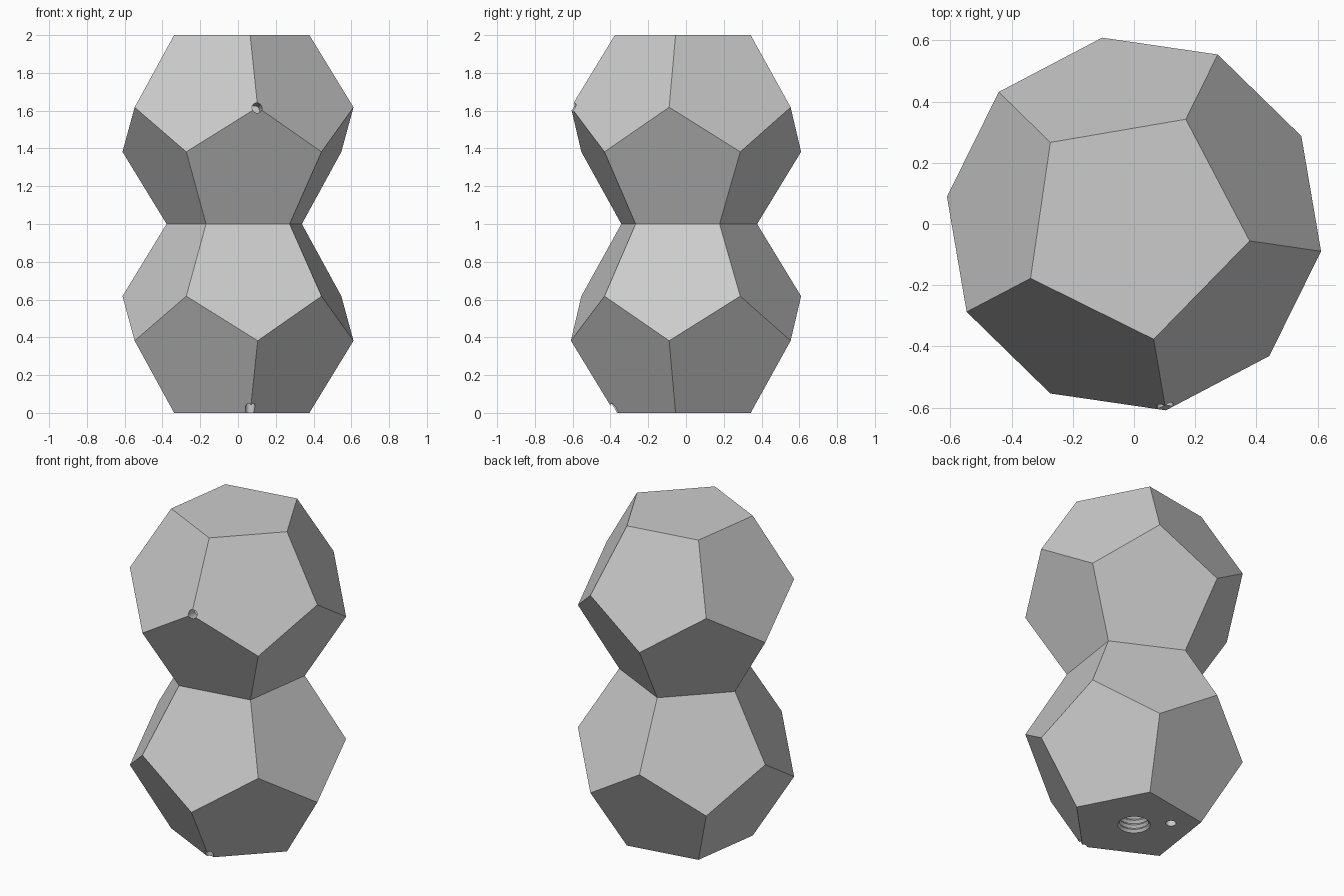
import bpy, bmesh, math
from mathutils import Vector

if "Cube" in bpy.data.objects:
    bpy.data.objects.remove(bpy.data.objects["Cube"])

PHASE = math.radians(-8.3)
R_CAP, R_WIDE = 0.382, 0.618      # pentagon ring radii of a dodecahedron with inradius 0.5


def ring(bm, r, z, turn, n=5):
    return [bm.verts.new((r * math.cos(turn + i * math.tau / n),
                          r * math.sin(turn + i * math.tau / n), z)) for i in range(n)]


def finish(bm, name):
    bmesh.ops.recalc_face_normals(bm, faces=bm.faces)
    mesh = bpy.data.meshes.new(name)
    bm.to_mesh(mesh)
    bm.free()
    obj = bpy.data.objects.new(name, mesh)
    bpy.context.collection.objects.link(obj)
    return obj


def lathe(name, profile, location, direction=(0, 0, 1), n=24):
    """Closed solid of revolution from (radius, height) points, used as a cutter."""
    bm = bmesh.new()
    rings = [ring(bm, r, z, 0, n) for r, z in profile]
    for a, b in zip(rings, rings[1:]):
        for i in range(n):
            j = (i + 1) % n
            bm.faces.new((a[i], a[j], b[j], b[i]))
    bm.faces.new(rings[0])
    bm.faces.new(rings[-1])
    obj = finish(bm, name)
    obj.rotation_mode = 'QUATERNION'
    obj.rotation_quaternion = Vector(direction).to_track_quat('Z', 'Y')
    obj.location = location
    obj.hide_render = True
    return obj


# Body: two stacked dodecahedra sharing the pentagon at z = 1
bm = bmesh.new()
half = PHASE + math.pi / 5
neck = ring(bm, R_CAP, 1, half)
for side in (-1, 1):
    wide_neck = ring(bm, R_WIDE, 1 + side * 0.382, half)
    wide_cap = ring(bm, R_WIDE, 1 + side * 0.618, PHASE)
    cap = ring(bm, R_CAP, 1 + side, PHASE)
    bm.faces.new(cap)
    for i in range(5):
        j = (i + 1) % 5
        bm.faces.new((cap[i], cap[j], wide_cap[j], wide_neck[i], wide_cap[i]))
        bm.faces.new((neck[i], neck[j], wide_neck[j], wide_cap[j], wide_neck[i]))
body = finish(bm, "double_dodecahedron_body")

# Threaded mounting socket in the base
thread = [(0.093, -0.05), (0.093, 0.0)]
for k in range(8):
    thread += [(0.08, 0.015 + k * 0.03), (0.093, 0.03 + k * 0.03)]
cutters = [lathe("threaded_socket", thread, (0, 0, 0))]

# Small locating hole and corner notch in the base
v = PHASE + 2 * math.tau / 5
pin = [(0.03, -0.05), (0.03, 0.15)]
cutters.append(lathe("locating_hole", pin, (0.21 * math.cos(v), 0.21 * math.sin(v), 0)))
front = PHASE + 4 * math.tau / 5
notch = [(0.025, -0.05), (0.025, 0.1)]
cutters.append(lathe("corner_notch", notch, (R_CAP * math.cos(front), R_CAP * math.sin(front), 0)))

# Small hole drilled into the upper front corner, aimed at the upper centre
corner = Vector((R_WIDE * math.cos(front), R_WIDE * math.sin(front), 1.618))
drill = [(0.027, -0.05), (0.027, 0.1)]
cutters.append(lathe("corner_hole", drill, corner, Vector((0, 0, 1.5)) - corner))

# Cut all the holes
bpy.context.view_layer.objects.active = body
body.select_set(True)
for c in cutters:
    mod = body.modifiers.new(c.name, 'BOOLEAN')
    mod.operation = 'DIFFERENCE'
    mod.solver = 'EXACT'
    mod.object = c
    bpy.ops.object.modifier_apply(modifier=mod.name)
for c in cutters:
    bpy.data.objects.remove(c)
